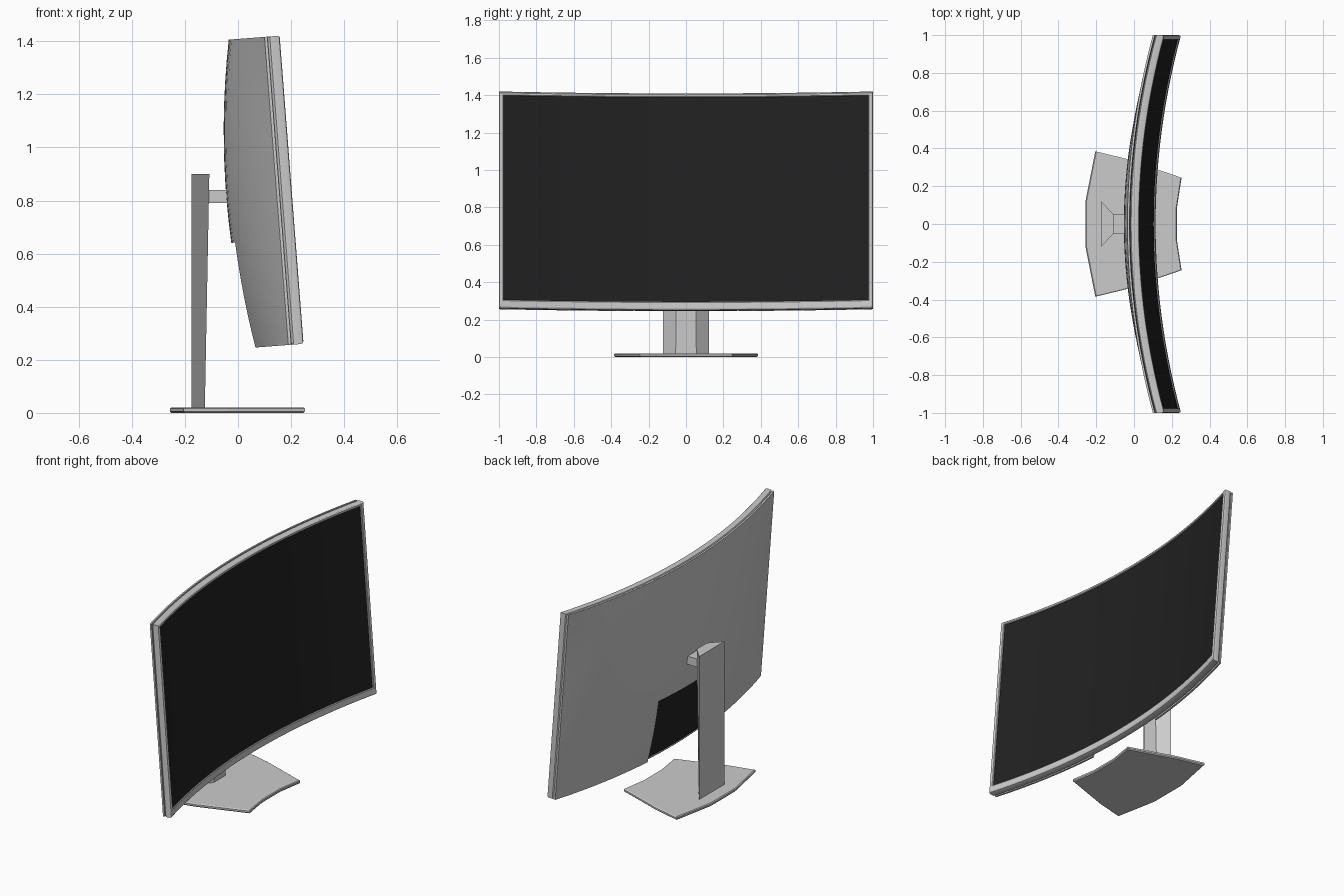
import bpy, bmesh, math
from mathutils import Vector

if "Cube" in bpy.data.objects:
    bpy.data.objects.remove(bpy.data.objects["Cube"])

TILT = math.atan2(0.09, 1.16)
H, SAG = 1.164, 0.135          # panel height, curve depth
SEG = 28

dark = bpy.data.materials.new("screen_black")
dark.diffuse_color = (0.015, 0.015, 0.015, 1)
dark.use_nodes = True
dark.node_tree.nodes["Principled BSDF"].inputs["Base Color"].default_value = dark.diffuse_color


def place(y, w, d):
    """Panel coordinates (across, up, forward) to the curved, tilted world position."""
    f = d + SAG * y * y
    return Vector((0.115 - w * math.sin(TILT) + f * math.cos(TILT), y,
                   0.25 + w * math.cos(TILT) + f * math.sin(TILT)))


def finish(name, bm, mat=None, smooth=False):
    bmesh.ops.recalc_face_normals(bm, faces=bm.faces)
    me = bpy.data.meshes.new(name)
    bm.to_mesh(me)
    bm.free()
    ob = bpy.data.objects.new(name, me)
    bpy.context.collection.objects.link(ob)
    if mat:
        me.materials.append(mat)
    if smooth:
        bpy.ops.object.select_all(action='DESELECT')
        bpy.context.view_layer.objects.active = ob
        ob.select_set(True)
        bpy.ops.object.shade_smooth_by_angle(angle=math.radians(25))
    return ob


def slab(ys, ws, front, back, skip=lambda y, w: False):
    """Solid panel on a grid: back(y, w) surface extruded to a fixed front depth."""
    bm = bmesh.new()
    v = [[bm.verts.new((y, w, back(y, w))) for w in ws] for y in ys]
    for i in range(len(ys) - 1):
        for j in range(len(ws) - 1):
            if not skip((ys[i] + ys[i + 1]) / 2, (ws[j] + ws[j + 1]) / 2):
                bm.faces.new((v[i][j], v[i + 1][j], v[i + 1][j + 1], v[i][j + 1]))
    bmesh.ops.delete(bm, geom=[p for p in bm.verts if not p.link_faces], context='VERTS')
    ext = bmesh.ops.extrude_face_region(bm, geom=bm.faces[:], use_keep_orig=True)
    for p in ext["geom"]:
        if isinstance(p, bmesh.types.BMVert):
            p.co.z = front
    for p in bm.verts:
        p.co = place(*p.co)
    return bm


def spread(a, b, n):
    return [a + (b - a) * i / n for i in range(n + 1)]


# bezel: frame section (half width, bottom, top, depth) swept round the screen
section = [(0.994, 0.006, H - 0.006, -0.045), (1.0, 0, H, -0.040), (1.0, 0, H, -0.012),
           (0.997, 0.003, H - 0.003, -0.004), (0.990, 0.010, H - 0.008, 0),
           (0.978, 0.042, H - 0.018, 0), (0.975, 0.046, H - 0.021, -0.003),
           (0.975, 0.046, H - 0.021, -0.045)]
bm = bmesh.new()
rings = []
for hw, lo, hi, d in section:
    ys = spread(-hw, hw, SEG)
    pts = [(y, lo) for y in ys] + [(y, hi) for y in reversed(ys)]
    rings.append([bm.verts.new(place(y, w, d)) for y, w in pts])
n = len(rings[0])
for a, b in zip(rings, rings[1:] + rings[:1]):
    for i in range(n):
        k = (i + 1) % n
        bm.faces.new((a[i], a[k], b[k], b[i]))
finish("bezel", bm, smooth=True)

# dark display panel, visible through the rear notch too
finish("screen", slab(spread(-0.985, 0.985, SEG), [0.02, H - 0.014], -0.007,
                      lambda y, w: -0.051), dark, True)


# rear shell, bulging in the middle, notched at the bottom centre
def rear(y, w):
    t = w / H
    return -0.060 - 0.055 * 4 * t * (1 - t) * (1 - y * y)


NY, NW = 0.28, 0.40
ys = spread(-1, -NY, 10)[:-1] + spread(-NY, NY, 8) + spread(NY, 1, 10)[1:]
ws = spread(0, NW, 6) + spread(NW, H, 10)[1:]
finish("rear_shell", slab(ys, ws, -0.049, rear,
                          lambda y, w: abs(y) < NY and w < NW), smooth=True)


def loft(name, layers, bevel=0):
    """Closed solid through stacked outlines."""
    bm = bmesh.new()
    loops = [[bm.verts.new(p) for p in layer] for layer in layers]
    m = len(loops[0])
    for a, b in zip(loops, loops[1:]):
        for i in range(m):
            k = (i + 1) % m
            bm.faces.new((a[i], a[k], b[k], b[i]))
    bm.faces.new(loops[0])
    bm.faces.new(loops[-1])
    return finish(name, bm)


def mirrored(half, z):
    return [(x, y, z) for x, y in half] + [(x, -y, z) for x, y in reversed(half)]


# column with a tapered trapezoid section
loft("column", [mirrored([(-0.175, 0.122), (-0.125, 0.055)], 0.015),
                mirrored([(-0.175, 0.122), (-0.108, 0.05)], 0.90)])

# arm from column to shell
arm = [(-0.13, 0.05), (-0.01, 0.05)]
loft("arm", [mirrored(arm, 0.79), mirrored(arm, 0.84)])

# foot plate with chamfered underside
foot = [(-0.257, 0.12), (-0.205, 0.385), (-0.04, 0.345), (0.12, 0.29),
        (0.252, 0.245), (0.228, 0.09)]
under = [(x * 0.98, y * 0.98) for x, y in foot]
loft("foot", [mirrored(under, 0), mirrored(foot, 0.006),
              mirrored(foot, 0.016), mirrored(under, 0.02)])
